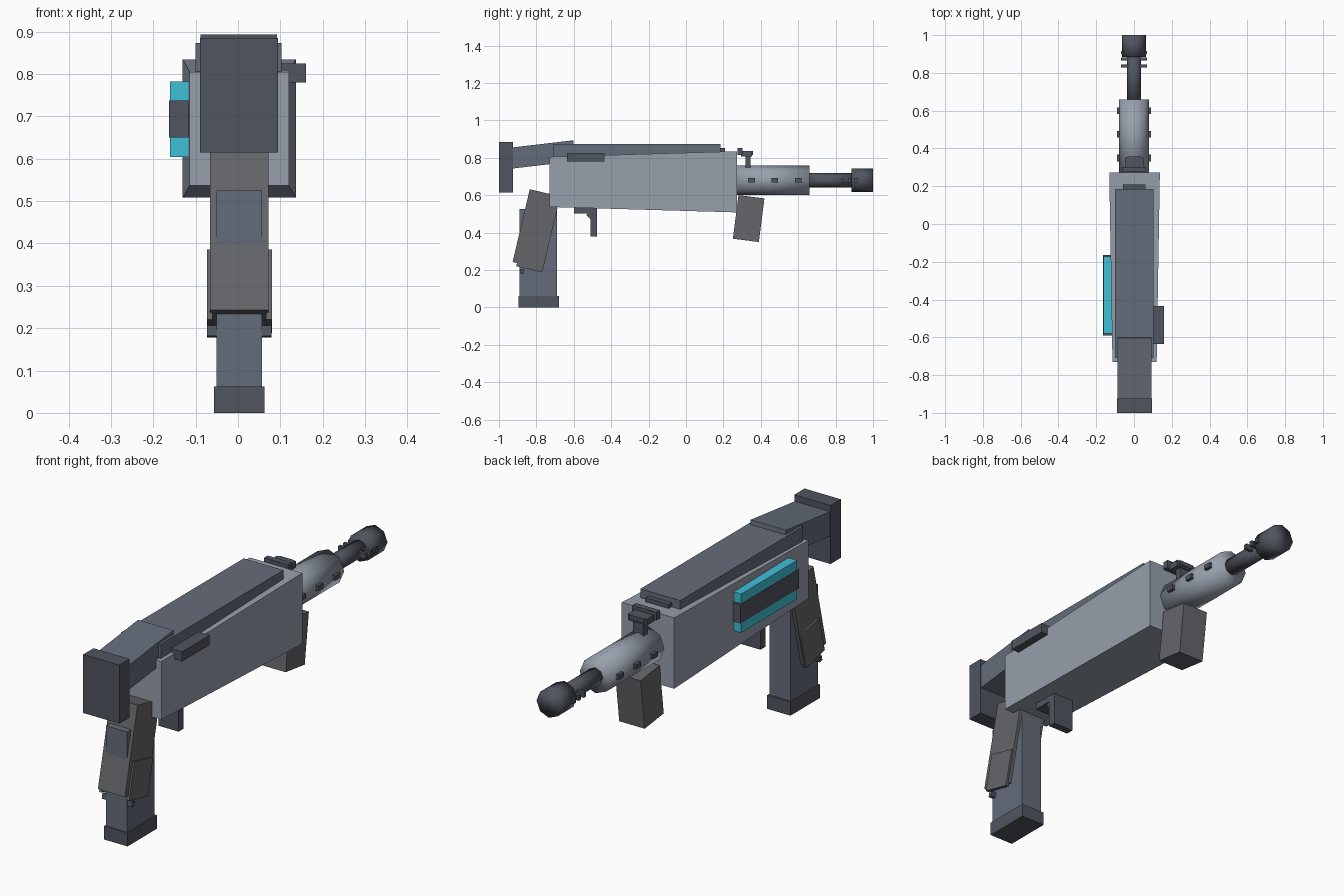
import bpy, math
from mathutils import Matrix

if "Cube" in bpy.data.objects:
    bpy.data.objects.remove(bpy.data.objects["Cube"])


def paint(name, rgb):
    m = bpy.data.materials.new(name)
    m.diffuse_color = (*rgb, 1)
    m.use_nodes = True
    m.node_tree.nodes["Principled BSDF"].inputs["Base Color"].default_value = m.diffuse_color
    return m


STEEL = paint("steel", (.31, .35, .41))
SLATE = paint("slate", (.13, .15, .195))
DARK = paint("dark", (.08, .09, .112))
GRIP = paint("grip", (.13, .133, .145))
CYAN = paint("cyan", (.05, .53, .68))


def box(name, mat, x, y, z, tilt=0.0):
    """Box from (min, max) ranges, tilted in degrees about its own x axis."""
    bpy.ops.mesh.primitive_cube_add(size=1)
    ob = bpy.context.object
    ob.name = name
    ob.data.materials.append(mat)
    ob.data.transform(Matrix.Diagonal((*[r[1] - r[0] for r in (x, y, z)], 1)))
    ob.location = [(r[0] + r[1]) / 2 for r in (x, y, z)]
    ob.rotation_euler.x = math.radians(tilt)
    return ob


def tilted(name, mat, x, cy, cz, dy, dz, tilt):
    """Tilted box given by its centre and size in the side plane."""
    return box(name, mat, x, (cy - dy / 2, cy + dy / 2), (cz - dz / 2, cz + dz / 2), tilt)


def tube(name, mat, y0, y1, r, sides=8):
    """Low-sided tube along y, smooth shaded all over."""
    bpy.ops.mesh.primitive_cylinder_add(vertices=sides, radius=r, depth=y1 - y0,
                                        location=(0, (y0 + y1) / 2, 0.68),
                                        rotation=(math.pi / 2, 0, 0))
    ob = bpy.context.object
    ob.name = name
    ob.data.materials.append(mat)
    bpy.ops.object.shade_smooth()


# Tapered receiver: larger at the muzzle end
body = box("receiver", STEEL, (-.5, .5), (-.5, .5), (-.5, .5))
body.location = (0.003, 0, 0)
for v in body.data.vertices:
    front = v.co.y > 0
    hx, z0, z1 = (.134, .508, .835) if front else (.117, .537, .805)
    v.co = (math.copysign(hx, v.co.x), .273 if front else -.73, z1 if v.co.z > 0 else z0)

# Top cover, stock and butt plate
box("top_cover", SLATE, (-.1, .103), (-.71, .185), (.76, .873))
tilted("stock", SLATE, (-.088, .092), -.765, .818, .34, .112, 6.7)
box("butt_plate", DARK, (-.09, .095), (-1, -.925), (.615, .885))

# Magazine
box("magazine", SLATE, (-.051, .057), (-.89, -.69), (.05, .525))
box("magazine_base", DARK, (-.057, .063), (-.895, -.68), (0, .062))

# Rear grip with side panels and a lower bar
tilted("rear_grip", GRIP, (-.066, .072), -.80, .418, .167, .40, -13.3)
for side, x in (("left", (-.073, -.06)), ("right", (.066, .08))):
    tilted("grip_panel_" + side, GRIP, x, -.82, .287, .14, .17, -13.3)
tilted("grip_bar", DARK, (-.073, .079), -.877, .192, .02, .025, -13.3)

# Trigger
box("trigger_mount", DARK, (-.048, .054), (-.60, -.475), (.503, .545))
box("trigger", DARK, (-.048, .054), (-.51, -.475), (.38, .53))
tilted("trigger_brace", DARK, (-.045, .05), -.512, .495, .03, .03, 45)

# Forward grip
tilted("front_grip", GRIP, (-.062, .068), .335, .475, .14, .235, -7.3)

# Barrel assembly
tube("barrel_shroud", STEEL, .25, .66, .08)
tube("barrel", DARK, .64, .9, .038)
tube("muzzle", DARK, .885, 1.0, .063)
for i, y in enumerate((.35, .475, .60)):
    box(f"shroud_stud_{i}", DARK, (-.09, .09), (y - .018, y + .018), (.669, .691))
for i, y in enumerate((.837, .873, .909)):
    box(f"muzzle_pin_{i}", DARK, (-.07, .07), (y - .008, y + .008), (.668, .692))

# Sights
box("rear_sight", DARK, (-.057, .06), (.18, .208), (.81, .852))
box("sight_base", DARK, (-.06, .063), (.275, .302), (.815, .852))
box("sight_bridge", DARK, (-.047, .05), (.295, .352), (.807, .836))
box("sight_post", DARK, (-.025, .028), (.318, .346), (.74, .815))
box("sight_tip", DARK, (-.035, .038), (.325, .357), (.815, .836))

# Bolt handle on the right
box("bolt_handle", DARK, (.1, .16), (-.635, -.435), (.78, .825))

# Glowing side cell with a dark band on the left
box("side_cell", CYAN, (-.161, -.1), (-.58, -.172), (.604, .783))
box("cell_band", DARK, (-.163, -.1), (-.59, -.165), (.65, .738))
